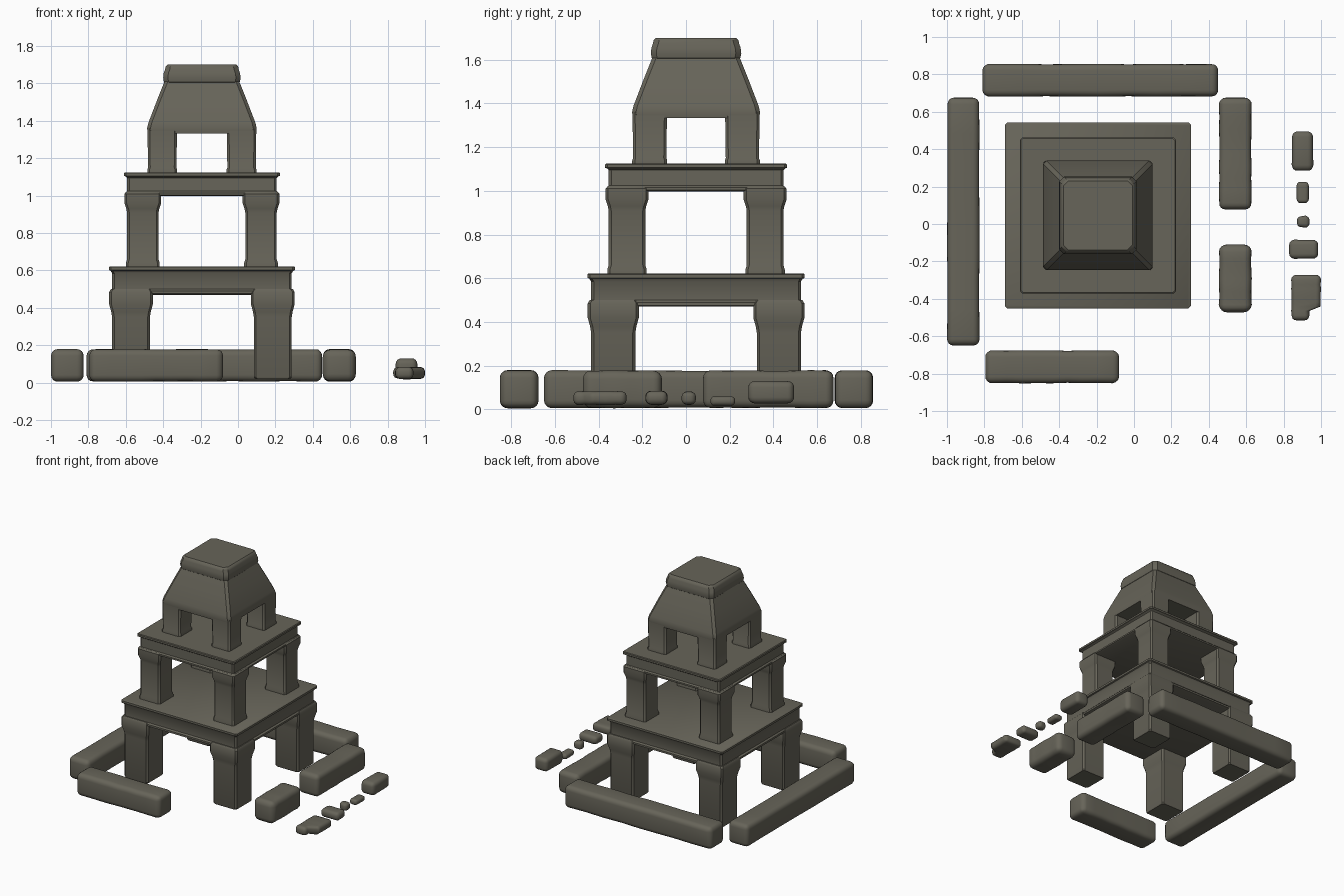
import bpy, bmesh, random
from mathutils import Vector

random.seed(4)
if "Cube" in bpy.data.objects:
    bpy.data.objects.remove(bpy.data.objects["Cube"])

stone = bpy.data.materials.new("weathered_stone")
stone.use_nodes = True
colour = (0.135, 0.128, 0.1, 1)
stone.diffuse_color = colour
bsdf = stone.node_tree.nodes["Principled BSDF"]
bsdf.inputs["Base Color"].default_value = colour
bsdf.inputs["Roughness"].default_value = 0.9

CX, CY = -0.193, 0.046  # tower axis


def finish(name, bm, angle):
    bmesh.ops.recalc_face_normals(bm, faces=bm.faces)
    mesh = bpy.data.meshes.new(name)
    bm.to_mesh(mesh)
    bm.free()
    mesh.materials.append(stone)
    ob = bpy.data.objects.new(name, mesh)
    bpy.context.collection.objects.link(ob)
    bpy.ops.object.select_all(action="DESELECT")
    ob.select_set(True)
    bpy.context.view_layer.objects.active = ob
    bpy.ops.object.shade_smooth_by_angle(angle=angle)
    return ob


def square_loft(name, x, y, profile, chamfer=0.012):
    """Stack chamfered squares given as (half width, height)."""
    bm = bmesh.new()
    rings = []
    for w, z in profile:
        c = w - chamfer
        outline = [(w, -c), (w, c), (c, w), (-c, w),
                   (-w, c), (-w, -c), (-c, -w), (c, -w)]
        rings.append([bm.verts.new((x + px, y + py, z)) for px, py in outline])
    for low, high in zip(rings, rings[1:]):
        for i in range(8):
            j = (i + 1) % 8
            bm.faces.new((low[i], low[j], high[j], high[i]))
    bm.faces.new(rings[0][::-1])
    bm.faces.new(rings[-1])
    return finish(name, bm, 0.6)


def worn_block(name, x0, x1, y0, y1, z0, z1, radius, wear=0.004):
    """Rounded stone with a gently uneven surface."""
    bm = bmesh.new()
    bmesh.ops.create_cube(bm, size=1)
    size = Vector((x1 - x0, y1 - y0, z1 - z0))
    mid = Vector((x0 + x1, y0 + y1, z0 + z1)) / 2
    for v in bm.verts:
        v.co = mid + Vector(a * b for a, b in zip(v.co, size))
    bmesh.ops.bevel(bm, geom=bm.edges[:], offset=radius, segments=4,
                    profile=0.5, affect="EDGES")
    axis = 0 if size.x > size.y else 1
    long_edges = [e for e in bm.edges
                  if abs((e.verts[0].co - e.verts[1].co)[axis]) > 0.15]
    if long_edges:
        bmesh.ops.subdivide_edges(bm, edges=long_edges, cuts=7, use_grid_fill=True)
    # Each slice along the block shrinks by its own small amount
    shrink = {}
    for v in bm.verts:
        key = round(v.co[axis], 2)
        s = shrink.setdefault(key, [random.uniform(0, wear) for _ in range(3)])
        for k in range(3):
            if k != axis:
                d = v.co[k] - mid[k]
                v.co[k] -= s[k] * d / (size[k] / 2)
    return finish(name, bm, 0.9)


def four_columns(name, spread, profile):
    for sx, side in ((-1, "right"), (1, "left")):
        for sy, end in ((-1, "front"), (1, "back")):
            square_loft(f"{name}_{end}_{side}", CX + sx * spread,
                        CY + sy * spread, profile)


# Lower storey
four_columns("lower_column", 0.379,
             [(0.095, 0.02), (0.101, 0.03), (0.101, 0.35), (0.106, 0.38),
              (0.117, 0.42), (0.117, 0.485), (0.108, 0.5)])
square_loft("lower_floor", CX, CY,
            [(0.478, 0.47), (0.49, 0.476), (0.49, 0.49), (0.48, 0.5),
             (0.48, 0.585), (0.488, 0.598), (0.497, 0.602),
             (0.497, 0.618), (0.492, 0.622)])

# Middle storey
four_columns("middle_column", 0.316,
             [(0.09, 0.615), (0.09, 0.64), (0.084, 0.66), (0.084, 0.91),
              (0.088, 0.93), (0.098, 0.96), (0.098, 1.01), (0.09, 1.02)])
square_loft("middle_floor", CX, CY,
            [(0.4, 0.997), (0.41, 1.003), (0.41, 1.015), (0.4, 1.024),
             (0.4, 1.095), (0.408, 1.103), (0.417, 1.106),
             (0.417, 1.12), (0.412, 1.125)])

# Upper storey: four legs carrying a tapered roof
four_columns("upper_column", 0.212,
             [(0.08, 1.12), (0.08, 1.14), (0.076, 1.15), (0.079, 1.36)])
square_loft("tapered_roof", CX, CY,
            [(0.289, 1.333), (0.293, 1.36), (0.286, 1.39), (0.24, 1.51),
             (0.204, 1.6), (0.19, 1.63)], 0.018)
square_loft("roof_cap", CX, CY,
            [(0.19, 1.595), (0.203, 1.608), (0.207, 1.63), (0.204, 1.655),
             (0.197, 1.675), (0.194, 1.69), (0.184, 1.7)], 0.025)

# Fallen wall around the base
worn_block("back_wall", -0.81, 0.45, 0.68, 0.857, 0.005, 0.18, 0.035)
worn_block("right_wall", -1, -0.825, -0.65, 0.675, 0.005, 0.18, 0.035)
worn_block("front_wall", -0.795, -0.08, -0.852, -0.675, 0.005, 0.18, 0.035)
worn_block("left_wall_back", 0.453, 0.63, 0.078, 0.675, 0.005, 0.18, 0.035)
worn_block("left_wall_front", 0.453, 0.63, -0.472, -0.11, 0.005, 0.18, 0.04)

# Rubble beside the wall
worn_block("rubble_back", 0.842, 0.96, 0.285, 0.495, 0.025, 0.132, 0.03)
worn_block("rubble_pebble", 0.868, 0.936, 0.112, 0.225, 0.015, 0.062, 0.02)
worn_block("rubble_chip", 0.872, 0.938, -0.02, 0.045, 0.02, 0.083, 0.022)
worn_block("rubble_middle", 0.83, 0.985, -0.187, -0.083, 0.02, 0.086, 0.027)
front_rock = worn_block("rubble_front", 0.84, 1, -0.515, -0.272, 0.018, 0.086, 0.027)
# Broken corner of the front rock
for v in front_rock.data.vertices:
    if v.co.y < -0.45 and v.co.x > 0.92:
        v.co.x -= 0.06
